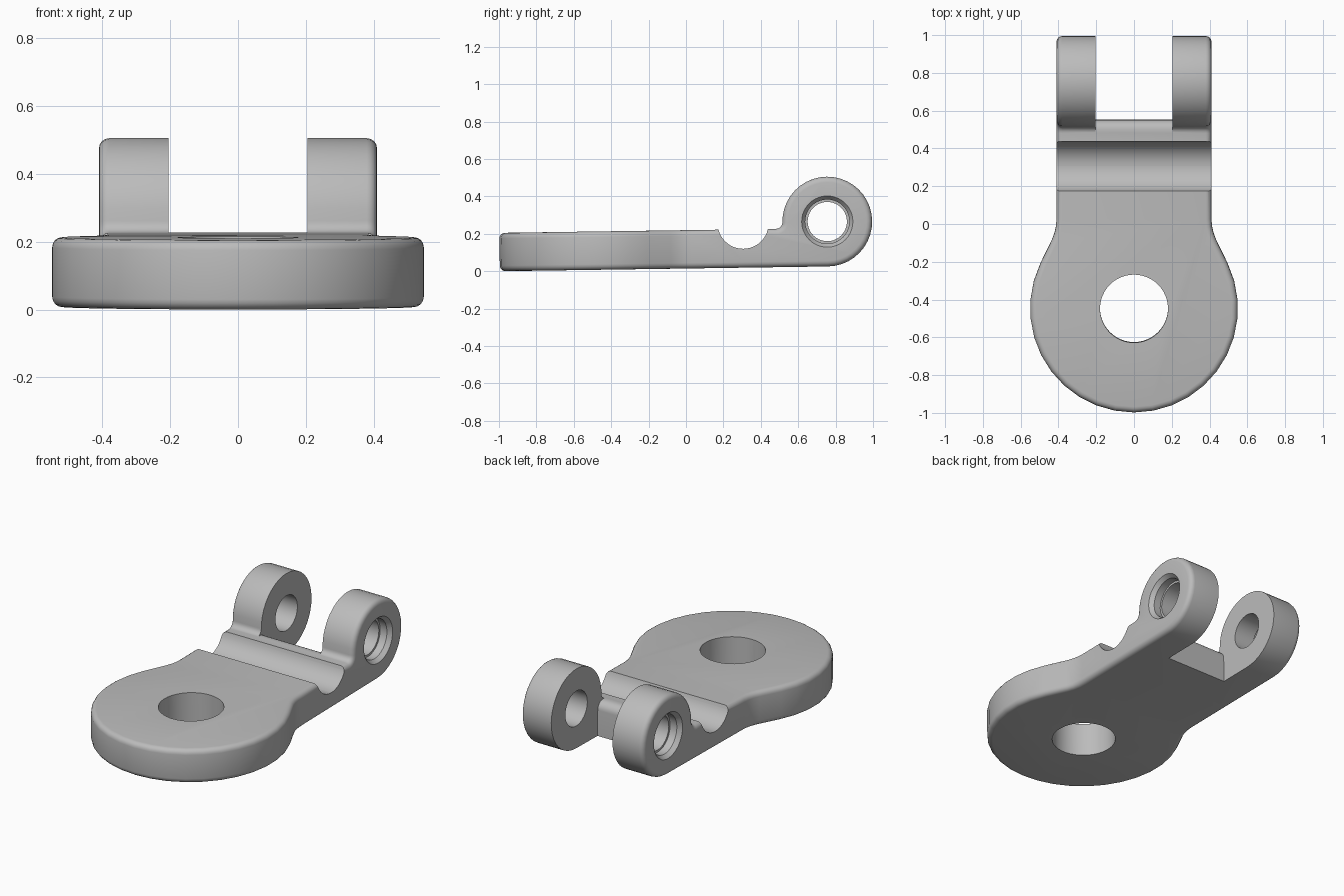
import bpy, bmesh, math
from mathutils import Matrix, Vector

cube = bpy.data.objects.get("Cube")
if cube:
    bpy.data.objects.remove(cube)

ARM, THICK, JOIN, ROUND = 0.41, 0.205, 0.31, 0.03   # arm half width, plate thickness, seam, edge rounding
LUG_Y, LUG_R = 0.759, 0.24

grey = bpy.data.materials.new("plain_grey")
grey.use_nodes = True
grey.diffuse_color = (0.5, 0.5, 0.5, 1)
grey.node_tree.nodes["Principled BSDF"].inputs["Base Color"].default_value = (0.5, 0.5, 0.5, 1)


def arc(cx, cy, r, start, end, n):
    angles = [math.radians(start + (end - start) * i / n) for i in range(n + 1)]
    return [(cx + r * math.cos(a), cy + r * math.sin(a)) for a in angles]


def extrude(bm, points, axis, low, high):
    """Extrude a closed profile along x (points are y, z) or z (points are x, y)."""
    place = (lambda p, d: (d, *p)) if axis == "x" else (lambda p, d: (*p, d))
    face = bm.faces.new([bm.verts.new(place(p, low)) for p in points])
    step = Vector(place((0, 0), high - low))
    new = bmesh.ops.extrude_face_region(bm, geom=[face], use_keep_orig=True)["geom"]
    bmesh.ops.translate(bm, verts=[g for g in new if isinstance(g, bmesh.types.BMVert)], vec=step)
    bmesh.ops.recalc_face_normals(bm, faces=bm.faces[:])


def on_seam(item):
    return all(abs(v.co.y - JOIN) < 1e-4 for v in item.verts)


def rounded_half(points, axis, low, high):
    """Extrude, round the rim at both ends and open the cap at the seam."""
    bm = bmesh.new()
    extrude(bm, points, axis, low, high)
    k = 0 if axis == "x" else 2
    rim = [e for e in bm.edges if not on_seam(e)
           and abs(e.verts[0].co[k] - e.verts[1].co[k]) < 1e-5]
    bmesh.ops.bevel(bm, geom=rim, offset=ROUND, segments=4, profile=0.5,
                    affect="EDGES", clamp_overlap=False)
    bmesh.ops.delete(bm, geom=[f for f in bm.faces if on_seam(f)], context="FACES")
    mesh = bpy.data.meshes.new("half")
    bm.to_mesh(mesh)
    bm.free()
    return mesh


def make_object(bm, name):
    mesh = bpy.data.meshes.new(name)
    bm.to_mesh(mesh)
    bm.free()
    obj = bpy.data.objects.new(name, mesh)
    bpy.context.collection.objects.link(obj)
    return obj


# Plate outline: round eye blending into the straight arm
right_side = arc(0, -0.445, 0.55, -90, 26, 11) + [(0.434, -0.08), (0.421, -0.045), (0.413, -0.01), (ARM, 0.03), (ARM, JOIN)]
outline = right_side + [(-x, y) for x, y in reversed(right_side[1:])]
plate = rounded_half(outline, "z", 0, THICK)

# Hinge side profile: arm, fillet and round lug
profile = ([(JOIN, 0), (JOIN, THICK)] + arc(LUG_Y - LUG_R - 0.035, LUG_R, 0.035, -90, 0, 6)
           + arc(LUG_Y, LUG_R, LUG_R, 180, -90, 30)[1:])
hinge = rounded_half(profile, "x", -ARM, ARM)

# Weld both halves into one body
bm = bmesh.new()
for half in (plate, hinge):
    bm.from_mesh(half)
    bpy.data.meshes.remove(half)
bmesh.ops.remove_doubles(bm, verts=bm.verts[:], dist=0.0005)
bmesh.ops.recalc_face_normals(bm, faces=bm.faces[:])
body = make_object(bm, "hinge_bracket")


def cut(points, axis, low, high):
    bm = bmesh.new()
    extrude(bm, points, axis, low, high)
    apply_cut(make_object(bm, "cutter"))


def apply_cut(cutter):
    cutter.hide_render = True
    mod = body.modifiers.new("cut", "BOOLEAN")
    mod.operation, mod.solver, mod.object = "DIFFERENCE", "EXACT", cutter
    bpy.context.view_layer.objects.active = body
    bpy.ops.object.modifier_apply(modifier=mod.name)
    bpy.data.objects.remove(cutter)


# Eye hole, cross groove and the gap between the lugs
cut(arc(0, -0.445, 0.18, 0, 360, 48)[:-1], "z", -0.2, 0.5)
cut(arc(0.309, 0.237, 0.136, 0, 360, 48)[:-1], "x", -0.7, 0.7)
gap = [(1.2, -0.2), (0.553, -0.2)] + arc(0.503, 0.155, 0.05, 0, 88, 6) + [(0.47, 0.206), (0.47, 0.7), (1.2, 0.7)]
cut(gap, "x", -0.205, 0.205)

# Pin holes: through bore, shallow counterbore and flared mouth
steps = [(0.1, 0.105), (0.34, 0.105), (0.34, 0.118), (0.385, 0.118), (ARM, 0.137), (0.6, 0.137)]
for side in (-1, 1):
    bm = bmesh.new()
    rings = [[bm.verts.new((side * x, *p)) for p in arc(LUG_Y, LUG_R, r, 0, 360, 40)[:-1]] for x, r in steps]
    for a, b in zip(rings, rings[1:]):
        for i in range(len(a)):
            j = (i + 1) % len(a)
            bm.faces.new((a[i], a[j], b[j], b[i]))
    bm.faces.new(rings[0])
    bm.faces.new(rings[-1])
    bmesh.ops.recalc_face_normals(bm, faces=bm.faces[:])
    apply_cut(make_object(bm, "pin_cutter"))

# Slight upward tilt toward the hinge
tilt = Matrix.Translation((0, -1, 0)) @ Matrix.Rotation(math.atan(0.0145), 4, "X") @ Matrix.Translation((0, 1, 0))
body.data.transform(tilt)
body.data.materials.clear()
body.data.materials.append(grey)
for poly in body.data.polygons:
    poly.material_index = 0
bpy.ops.object.select_all(action="DESELECT")
body.select_set(True)
bpy.context.view_layer.objects.active = body
bpy.ops.object.shade_smooth_by_angle(angle=math.radians(30))
